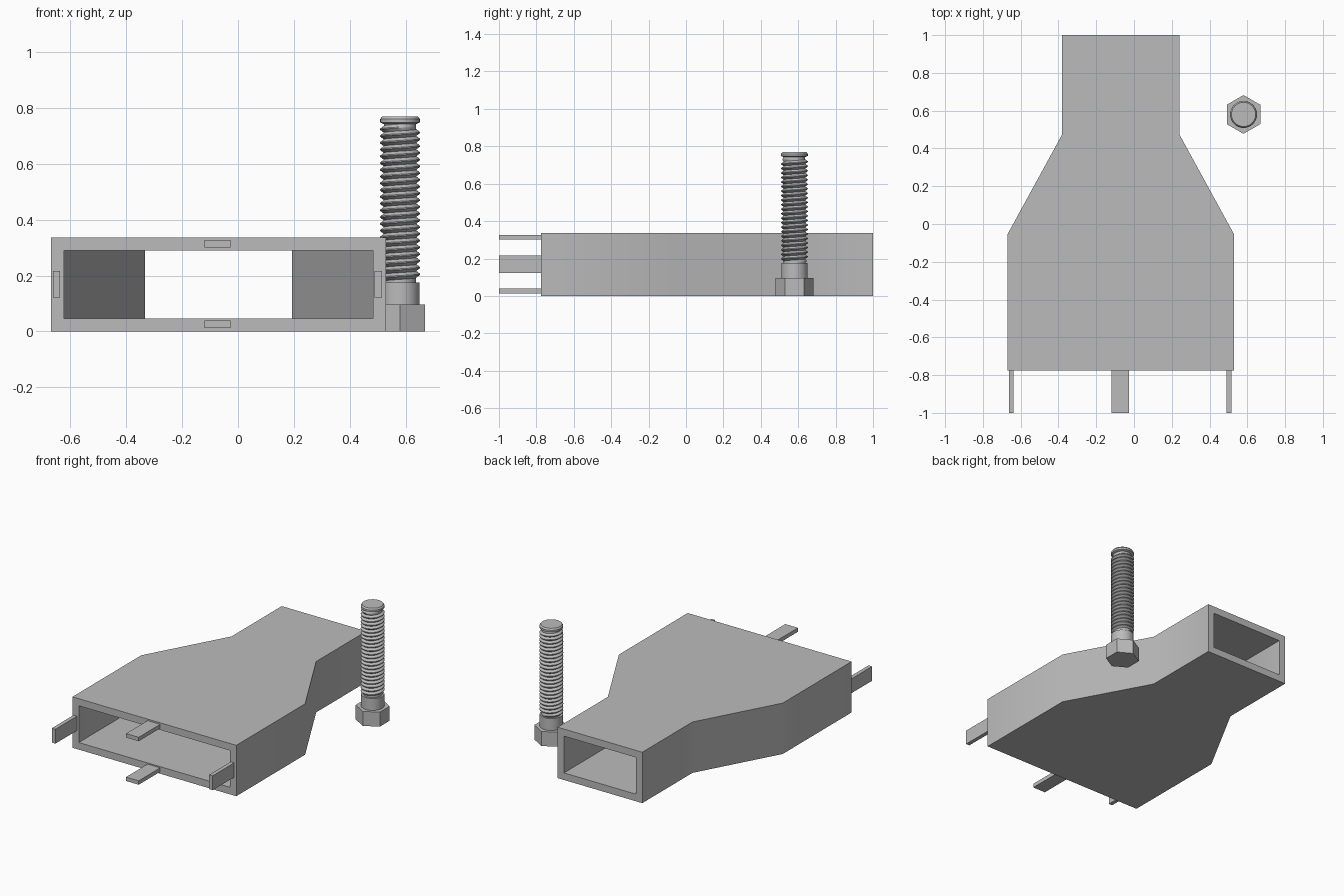
import bpy, bmesh, math

if "Cube" in bpy.data.objects:
    bpy.data.objects.remove(bpy.data.objects["Cube"])

grey = bpy.data.materials.new("light grey")
grey.diffuse_color = (0.5, 0.5, 0.5, 1)
grey.use_nodes = True
grey.node_tree.nodes["Principled BSDF"].inputs["Base Color"].default_value = grey.diffuse_color


def finish(name, bm, smooth=True):
    bmesh.ops.recalc_face_normals(bm, faces=bm.faces)
    mesh = bpy.data.meshes.new(name)
    bm.to_mesh(mesh)
    bm.free()
    ob = bpy.data.objects.new(name, mesh)
    bpy.context.collection.objects.link(ob)
    mesh.materials.append(grey)
    if smooth:
        bpy.ops.object.select_all(action='DESELECT')
        bpy.context.view_layer.objects.active = ob
        ob.select_set(True)
        bpy.ops.object.shade_smooth_by_angle(angle=math.radians(30))
    return ob


def box(name, x0, x1, y0, y1, z0, z1):
    bm = bmesh.new()
    bmesh.ops.create_cube(bm, size=1)
    for v in bm.verts:
        v.co.x = x0 if v.co.x < 0 else x1
        v.co.y = y0 if v.co.y < 0 else y1
        v.co.z = z0 if v.co.z < 0 else z1
    finish(name, bm, False)


def lathe(name, profile, sides, cx, cy, turn=0.0):
    """Stack of rings (radius, z), capped at both ends."""
    bm = bmesh.new()
    rings = [[bm.verts.new((cx + r * math.cos(turn + math.tau * i / sides),
                            cy + r * math.sin(turn + math.tau * i / sides), z))
              for i in range(sides)] for r, z in profile]
    for a, b in zip(rings, rings[1:]):
        for i in range(sides):
            j = (i + 1) % sides
            bm.faces.new((a[i], a[j], b[j], b[i]))
    bm.faces.new(rings[0])
    bm.faces.new(rings[-1])
    finish(name, bm)


# Tapered rectangular duct: outer and inner tubes joined at both mouths
CX, H, WALL = -0.07, 0.337, 0.047
stations = [(-0.775, 0.60), (-0.055, 0.60), (0.475, 0.31), (1.0, 0.31)]
bm = bmesh.new()


def tube(inset):
    rings = []
    for y, w in stations:
        w -= inset
        rings.append([bm.verts.new((CX + sx * w, y, z)) for sx, z in
                      ((-1, inset), (1, inset), (1, H - inset), (-1, H - inset))])
    for a, b in zip(rings, rings[1:]):
        for i in range(4):
            j = (i + 1) % 4
            bm.faces.new((a[i], a[j], b[j], b[i]))
    return rings


outer, inner = tube(0), tube(WALL)
for e in (0, -1):
    for i in range(4):
        j = (i + 1) % 4
        bm.faces.new((outer[e][i], outer[e][j], inner[e][j], inner[e][i]))
finish("duct_body", bm)

# Four tabs on the wide mouth
for name, x0, x1, z0, z1 in (("top_tab", -0.12, -0.027, 0.301, 0.327),
                             ("bottom_tab", -0.12, -0.027, 0.013, 0.039),
                             ("left_tab", -0.663, -0.637, 0.122, 0.217),
                             ("right_tab", 0.489, 0.515, 0.122, 0.217)):
    box(name, x0, x1, -1.0, -0.77, z0, z1)

# Bolt standing on its hexagonal head
BX, BY = 0.58, 0.58
lathe("bolt_head", [(0.1025, 0), (0.1025, 0.096)], 6, BX, BY, math.pi / 6)
lathe("bolt_shank", [(0.07, 0.09), (0.07, 0.175)], 32, BX, BY)
lathe("thread_core", [(0.0575, 0.17), (0.0575, 0.75)], 32, BX, BY)
lathe("bolt_tip", [(0.058, 0.742), (0.071, 0.748), (0.071, 0.760), (0.064, 0.77)], 32, BX, BY)

# Helical thread: root, lower crest and upper crest run along the helix
N, TURNS, Z0, Z1 = 32, 23, 0.168, 0.748
PITCH = (Z1 - Z0) / (TURNS + 1)
ROOT, CREST = 0.058, 0.0715
bm = bmesh.new()
total = N * TURNS
rows = []
for n in range(total + N + 1):
    a = math.tau * n / N
    fade = max(0, min(1, n / (N / 2), (total - n) / (N / 2)))
    row = []
    for r, dz in ((ROOT, 0), (CREST, 0.42), (CREST, 0.58)):
        r = ROOT + (r - ROOT) * fade
        row.append(bm.verts.new((BX + r * math.cos(a), BY + r * math.sin(a),
                                 Z0 + PITCH * (n / N + dz))))
    rows.append(row)
for n in range(total):
    a, b, c, d = rows[n], rows[n + 1], rows[n + N], rows[n + N + 1]
    bm.faces.new((a[0], b[0], b[1], a[1]))
    bm.faces.new((a[1], b[1], b[2], a[2]))
    bm.faces.new((a[2], b[2], d[0], c[0]))
bmesh.ops.delete(bm, geom=[v for v in bm.verts if not v.link_faces], context='VERTS')
finish("bolt_thread", bm)
